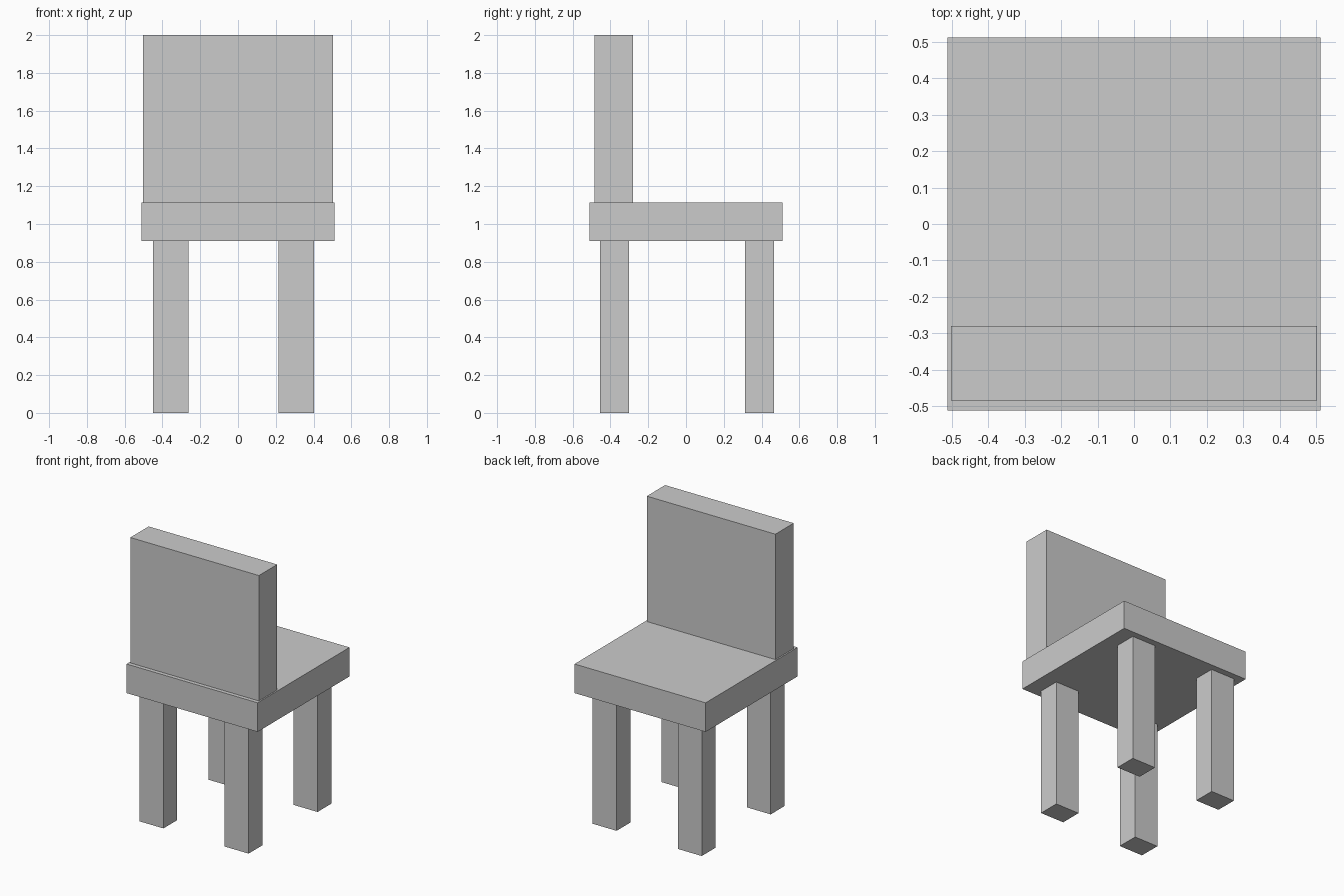
import bpy
from mathutils import Vector

cube = bpy.data.objects.get("Cube")
if cube:
    bpy.data.objects.remove(cube, do_unlink=True)

# Single plain grey for the whole chair
grey = bpy.data.materials.new("plain_grey")
grey.use_nodes = True
colour = (0.6, 0.6, 0.6, 1)
grey.diffuse_color = colour
grey.node_tree.nodes["Principled BSDF"].inputs["Base Color"].default_value = colour


def box(name, low, high):
    """Add a flat-faced box spanning two opposite corners."""
    low, high = Vector(low), Vector(high)
    bpy.ops.mesh.primitive_cube_add(size=1, location=(low + high) / 2)
    obj = bpy.context.object
    obj.name = name
    obj.scale = high - low
    bpy.ops.object.transform_apply(location=False, rotation=False, scale=True)
    obj.data.materials.append(grey)
    return obj


SEAT_BOTTOM, SEAT_TOP = 0.91, 1.115

# Seat slab and upright backrest
box("seat", (-0.512, -0.512, SEAT_BOTTOM), (0.512, 0.512, SEAT_TOP))
box("backrest", (-0.502, -0.484, SEAT_TOP), (0.502, -0.28, 2))

# Four legs, set slightly off centre under the seat
LEG_WIDTH, LEG_DEPTH = 0.187, 0.154
for side, x in (("right", -0.45), ("left", 0.215)):
    for end, y in (("front", -0.456), ("back", 0.313)):
        box(f"{end}_{side}_leg", (x, y, 0),
            (x + LEG_WIDTH, y + LEG_DEPTH, SEAT_BOTTOM))
